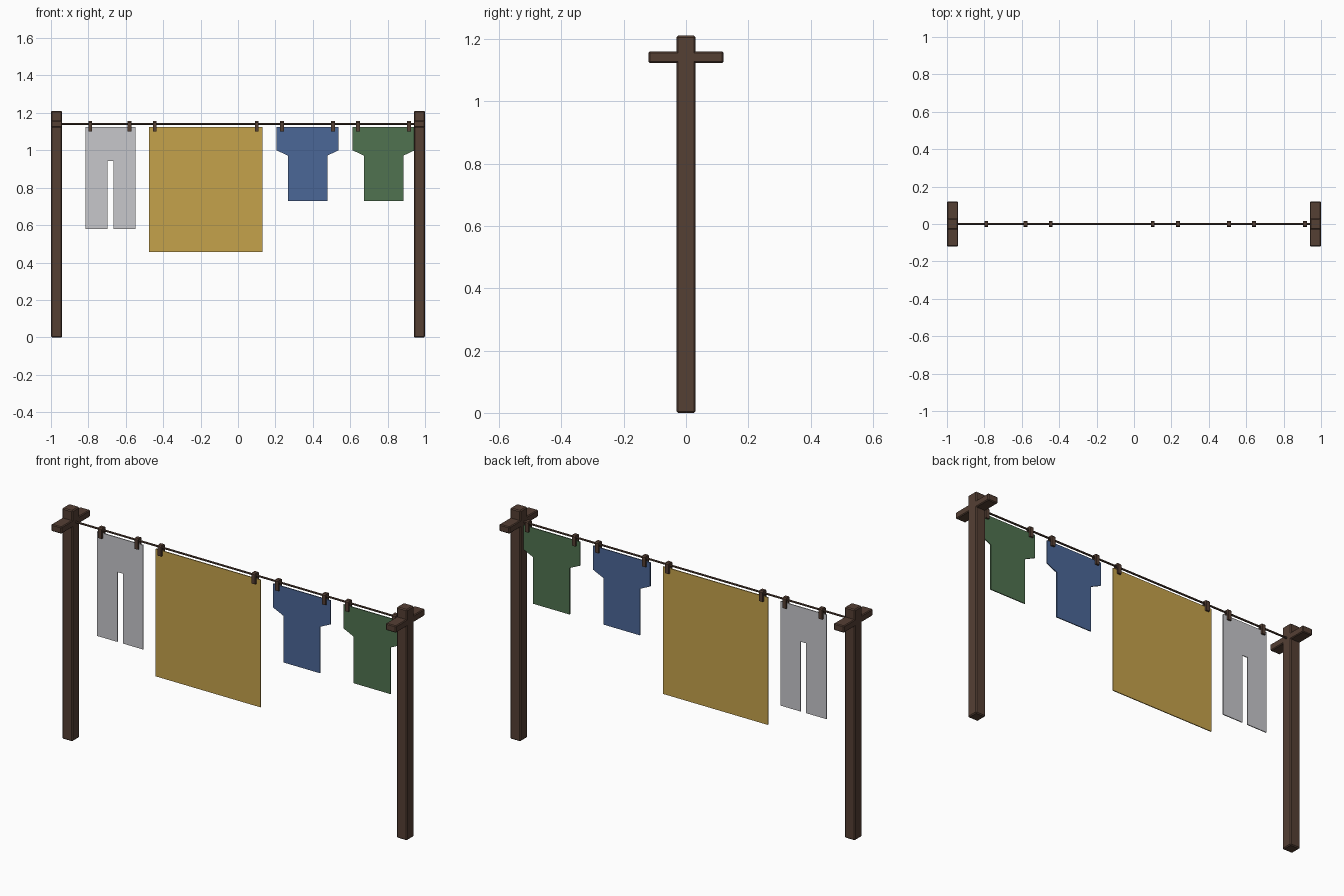
import bpy
import bmesh
from mathutils import Vector

cube = bpy.data.objects.get("Cube")
if cube:
    bpy.data.objects.remove(cube, do_unlink=True)


def material(name, rgb):
    m = bpy.data.materials.new(name)
    m.use_nodes = True
    color = (*rgb, 1)
    m.diffuse_color = color
    m.node_tree.nodes["Principled BSDF"].inputs["Base Color"].default_value = color
    return m


wood = material("dark_wood", (0.09, 0.05, 0.034))
white = material("pale_grey_cloth", (0.57, 0.57, 0.60))
yellow = material("mustard_cloth", (0.56, 0.36, 0.07))
blue = material("blue_cloth", (0.07, 0.135, 0.31))
green = material("green_cloth", (0.08, 0.17, 0.08))


def finish(name, bm, mat, bevel=0):
    bmesh.ops.recalc_face_normals(bm, faces=bm.faces)
    mesh = bpy.data.meshes.new(name)
    bm.to_mesh(mesh)
    bm.free()
    mesh.materials.append(mat)
    obj = bpy.data.objects.new(name, mesh)
    bpy.context.collection.objects.link(obj)
    if bevel:
        mod = obj.modifiers.new("soft_edges", 'BEVEL')
        mod.width = bevel
        mod.segments = 1
    return obj


def box(name, center, size, mat, bevel=0):
    bm = bmesh.new()
    bmesh.ops.create_cube(bm, size=1)
    bmesh.ops.scale(bm, vec=size, verts=bm.verts)
    bmesh.ops.translate(bm, vec=center, verts=bm.verts)
    return finish(name, bm, mat, bevel)


def extrude_profile(name, points, offset, mat, bevel=0):
    """Extrude a closed outline symmetrically along the given offset."""
    bm = bmesh.new()
    off = Vector(offset)
    face = bm.faces.new([bm.verts.new(Vector(p) - off / 2) for p in points])
    out = bmesh.ops.extrude_face_region(bm, geom=[face])
    verts = [v for v in out["geom"] if isinstance(v, bmesh.types.BMVert)]
    bmesh.ops.translate(bm, vec=off, verts=verts)
    return finish(name, bm, mat, bevel)


def cloth(name, outline, mat):
    return extrude_profile(name, [(x, 0, z) for x, z in outline], (0, 0.005, 0), mat)


# Posts with crossbars
for side, x in (("right", -0.97), ("left", 0.97)):
    box(side + "_post", (x, 0, 0.605), (0.06, 0.06, 1.21), wood, 0.005)
    box(side + "_crossbar", (x, 0, 1.141), (0.059, 0.24, 0.036), wood, 0.004)

# Line between the posts
bpy.ops.mesh.primitive_cylinder_add(vertices=8, radius=0.005, depth=1.9,
                                    location=(0, 0, 1.141), rotation=(0, 1.5708, 0))
line = bpy.context.object
line.name = "washing_line"
line.data.materials.append(wood)
bpy.ops.object.shade_smooth_by_angle()

TOP = 1.125

# Trousers with a gap between the legs
cloth("trousers", [(-0.816, TOP), (-0.816, 0.578), (-0.698, 0.578), (-0.698, 0.944),
                   (-0.666, 0.944), (-0.666, 0.578), (-0.549, 0.578), (-0.549, TOP)], white)

# Sheet
cloth("sheet", [(-0.476, TOP), (-0.476, 0.457), (0.131, 0.457), (0.131, TOP)], yellow)

# Shirts, mirrored half outline
half = [(0.166, TOP), (0.166, 1.0), (0.106, 0.972), (0.106, 0.728)]
for name, x, mat in (("blue_shirt", 0.372, blue), ("green_shirt", 0.779, green)):
    cloth(name, [(x - a, z) for a, z in half] + [(x + a, z) for a, z in reversed(half)], mat)

# Pegs: forked clips straddling the line
fork = [(0.015, 1.10), (0.015, 1.15), (0.010, 1.156)]
slot = [(0.005, 1.146), (0.005, 1.10)]
outline = [(-y, z) for y, z in fork] + [(y, z) for y, z in reversed(fork)]
outline += [(y, z) for y, z in reversed(slot)] + [(-y, z) for y, z in slot]
for i, x in enumerate((-0.79, -0.58, -0.445, 0.10, 0.235, 0.508, 0.641, 0.914)):
    extrude_profile(f"peg_{i + 1}", [(x, y, z) for y, z in outline], (0.02, 0, 0), wood)
